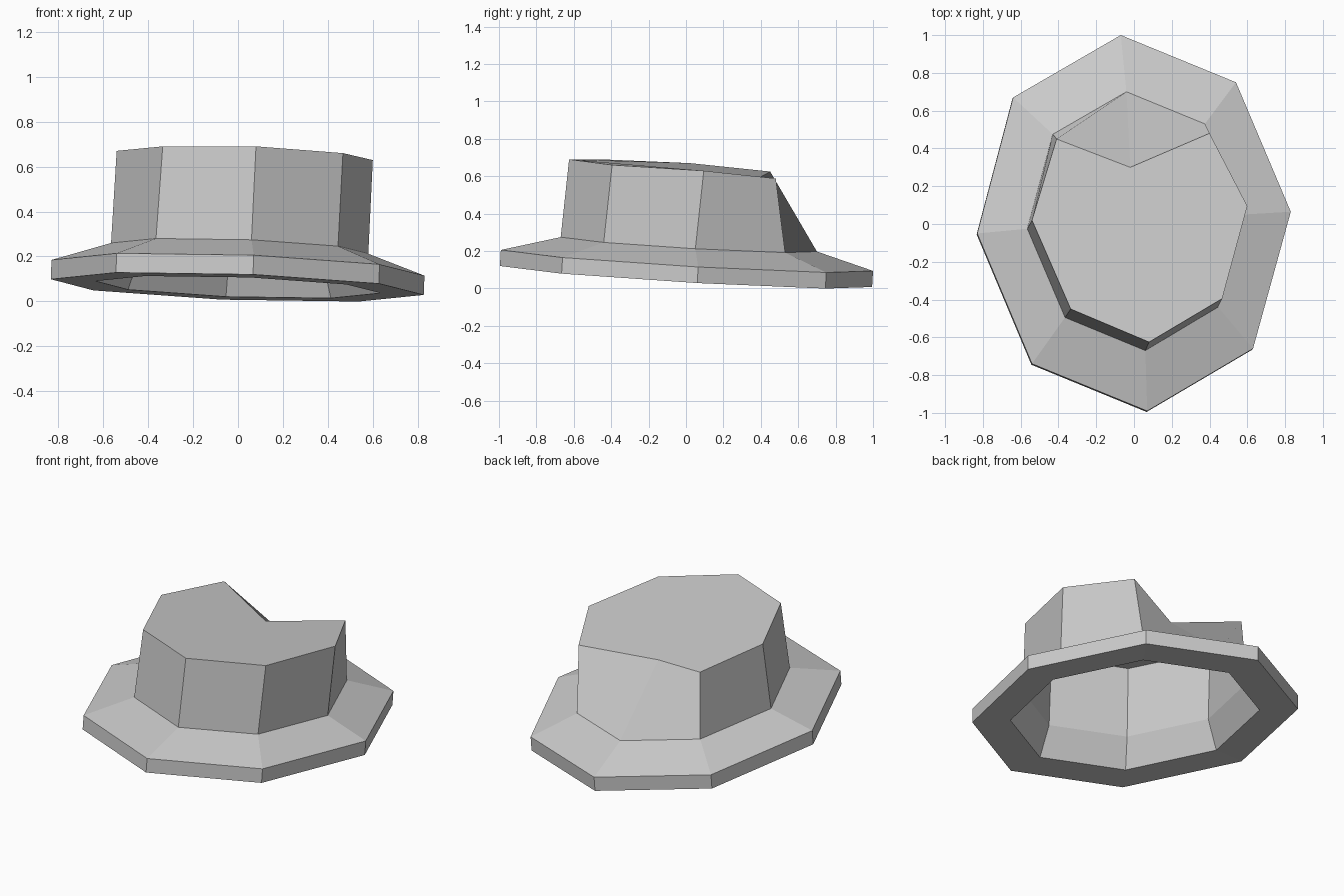
import bpy
import bmesh
from mathutils import Vector

cube = bpy.data.objects.get("Cube")
if cube:
    bpy.data.objects.remove(cube, do_unlink=True)

# One plain grey
grey = bpy.data.materials.new("light grey")
grey.use_nodes = True
grey.diffuse_color = (0.6, 0.6, 0.6, 1)
grey.node_tree.nodes["Principled BSDF"].inputs["Base Color"].default_value = (0.6, 0.6, 0.6, 1)

TILT = Vector((0.038, 0.059, 1)).normalized()  # the whole hat leans this way


def on_plane(points, height):
    """Lift flat outline points onto the leaning plane."""
    return [Vector((x, y, height - 0.038 * x - 0.059 * y)) for x, y in points]


def add_ring(bm, points):
    return [bm.verts.new(p) for p in points]


def bridge(bm, lower, upper):
    n = len(lower)
    for i in range(n):
        j = (i + 1) % n
        bm.faces.new((lower[i], lower[j], upper[j], upper[i]))


def make_object(name, bm):
    mesh = bpy.data.meshes.new(name)
    bm.to_mesh(mesh)
    bm.free()
    mesh.materials.append(grey)
    obj = bpy.data.objects.new(name, mesh)
    bpy.context.collection.objects.link(obj)
    return obj


# Eight-sided outlines, counter-clockwise from the back corner
brim_outline = [(-0.07, 1.0), (-0.64, 0.67), (-0.83, -0.05), (-0.54, -0.74),
                (0.07, -0.99), (0.63, -0.66), (0.83, 0.065), (0.54, 0.75)]
base_outline = [(-0.04, 0.70), (-0.43, 0.475), (-0.565, -0.025), (-0.365, -0.495),
                (0.06, -0.67), (0.445, -0.44), (0.58, 0.05), (0.375, 0.53)]
brim_top = on_plane(brim_outline, 0.15)
brim_bottom = [p - TILT * 0.086 for p in brim_top]
hole = on_plane([(x * 0.765, y * 0.765) for x, y in brim_outline], 0.064)
crown_base = on_plane(base_outline, 0.237)

# Brim: a closed band with sloped top, thin edge and open middle
bm = bmesh.new()
rings = [add_ring(bm, r) for r in (brim_bottom, brim_top, crown_base, hole)]
for a, b in zip(rings, rings[1:] + rings[:1]):
    bridge(bm, a, b)
bmesh.ops.recalc_face_normals(bm, faces=bm.faces)
make_object("brim", bm)

# Crown: thin open-bottomed shell, its back corner pushed in and down
crown_top = [(-0.02, 0.30, 0.54), (-0.41, 0.45, 0.625), (-0.54, 0.02, 0.67),
             (-0.335, -0.45, 0.69), (0.08, -0.625, 0.69), (0.467, -0.395, 0.66),
             (0.60, 0.095, 0.629), (0.40, 0.48, 0.588)]
bm = bmesh.new()
lower = add_ring(bm, crown_base)
upper = add_ring(bm, crown_top)
bridge(bm, lower, upper)
bm.faces.new(upper)
make_object("crown", bm)
